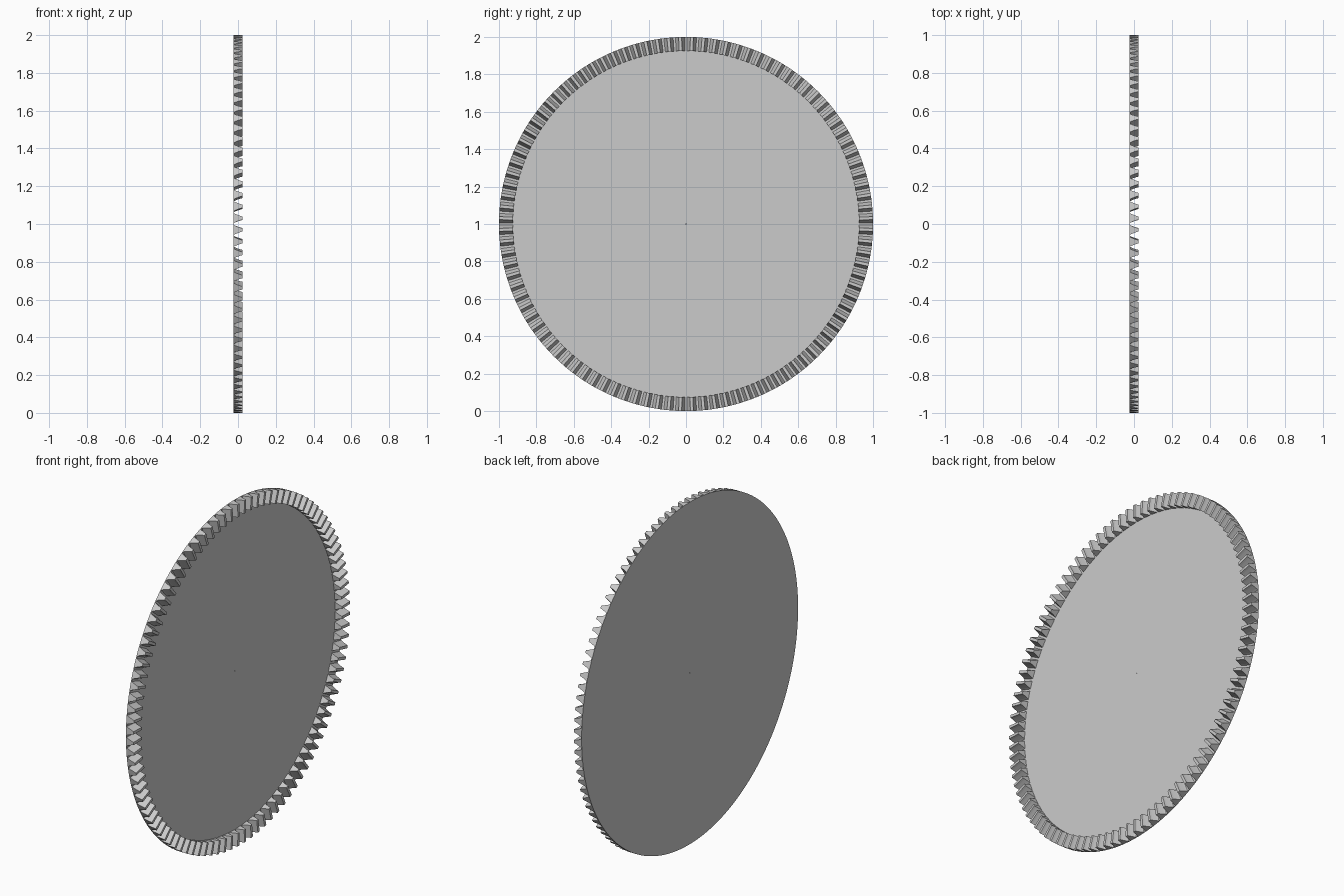
import bpy
import bmesh
from math import cos, sin, pi

if "Cube" in bpy.data.objects:
    bpy.data.objects.remove(bpy.data.objects["Cube"])

TEETH = 100
PITCH = 2 * pi / TEETH
R_OUT, R_IN, R_HOLE = 1.0, 0.925, 0.003
BACK, FLOOR, TIP = -0.025, -0.02, 0.025

# One tooth: (fraction of pitch, height), valley centred on the start
FLANK = [(0.10, FLOOR), (0.18, -0.01), (0.255, 0.002), (0.32, 0.013), (0.37, TIP)]
TOOTH = FLANK + [(1 - f, h) for f, h in reversed(FLANK)]
profile = [((i + f) * PITCH, h) for i in range(TEETH) for f, h in TOOTH]

# Plain grey metal
metal = bpy.data.materials.new("grey_metal")
metal.use_nodes = True
grey = (0.6, 0.6, 0.6, 1)
metal.diffuse_color = grey
metal.node_tree.nodes["Principled BSDF"].inputs["Base Color"].default_value = grey

bm = bmesh.new()


def ring(radius, height=None):
    """Loop of vertices around the x axis; follows the teeth if no height is given."""
    return [bm.verts.new((h if height is None else height,
                          radius * cos(a), 1 + radius * sin(a)))
            for a, h in profile]


# Plate front, inner tooth wall, teeth, rim, plate back and pin hole
rings = [ring(R_HOLE, FLOOR), ring(R_IN, FLOOR), ring(R_IN),
         ring(R_OUT), ring(R_OUT, BACK), ring(R_HOLE, BACK)]
count = len(profile)
for a, b in zip(rings, rings[1:] + rings[:1]):
    for i in range(count):
        j = (i + 1) % count
        bm.faces.new((a[i], b[i], b[j], a[j]))

bmesh.ops.remove_doubles(bm, verts=bm.verts, dist=1e-6)
bmesh.ops.recalc_face_normals(bm, faces=bm.faces)

mesh = bpy.data.meshes.new("crown_gear")
bm.to_mesh(mesh)
bm.free()
mesh.materials.append(metal)
gear = bpy.data.objects.new("crown_gear", mesh)
bpy.context.scene.collection.objects.link(gear)
